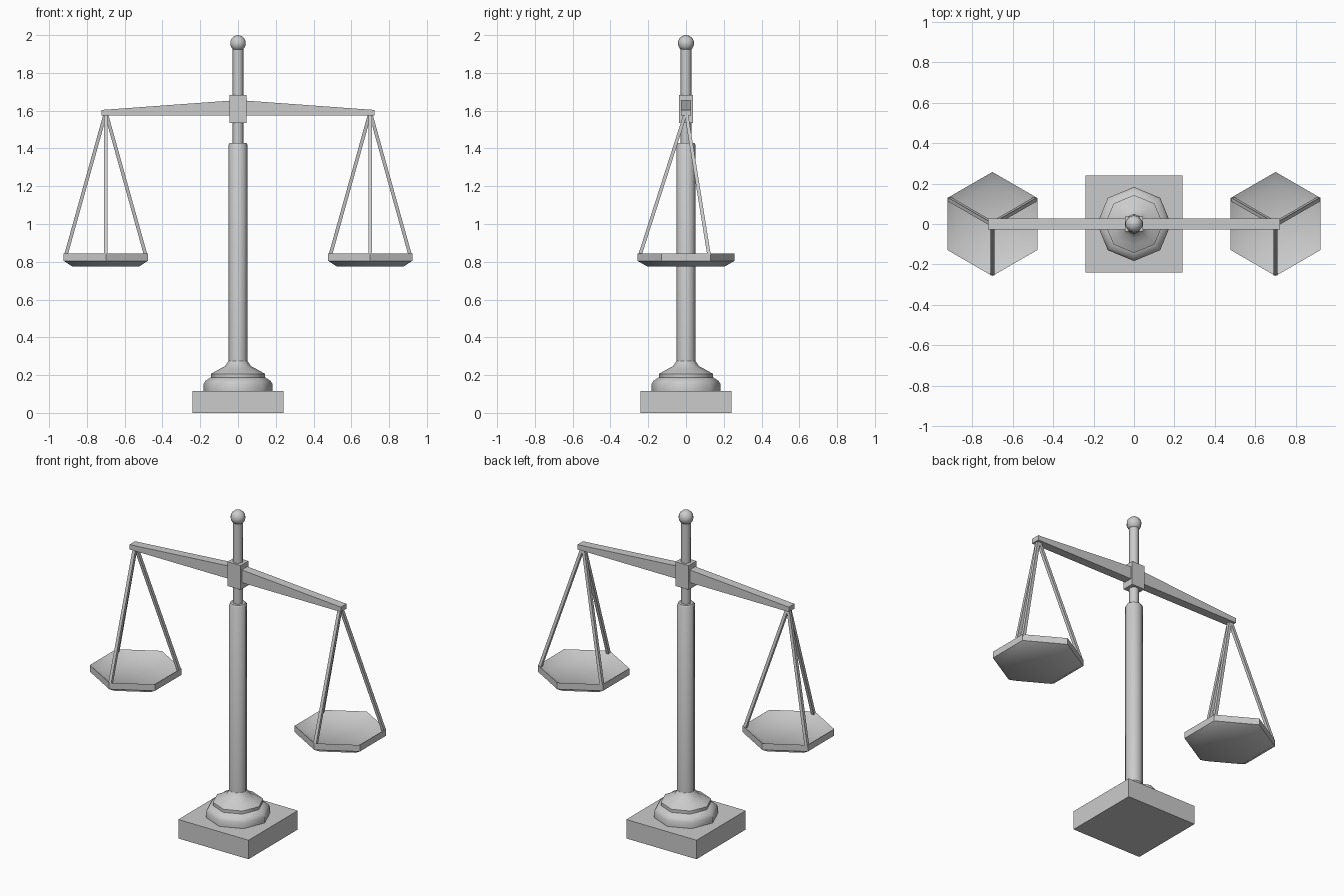
import bpy, bmesh, math
from mathutils import Vector

if "Cube" in bpy.data.objects:
    bpy.data.objects.remove(bpy.data.objects["Cube"], do_unlink=True)

grey = bpy.data.materials.new("plain grey")
grey.use_nodes = True
colour = (0.6, 0.6, 0.6, 1)
grey.diffuse_color = colour
grey.node_tree.nodes["Principled BSDF"].inputs["Base Color"].default_value = colour


def finish(name, bm, smooth=None):
    bmesh.ops.recalc_face_normals(bm, faces=bm.faces[:])
    mesh = bpy.data.meshes.new(name)
    bm.to_mesh(mesh)
    bm.free()
    mesh.materials.append(grey)
    obj = bpy.data.objects.new(name, mesh)
    bpy.context.collection.objects.link(obj)
    if smooth:
        bpy.ops.object.select_all(action='DESELECT')
        obj.select_set(True)
        bpy.context.view_layer.objects.active = obj
        bpy.ops.object.shade_smooth_by_angle(angle=math.radians(smooth))
    return obj


def lathe(name, profile, sides, centre=(0, 0), smooth=50):
    """Turn (radius, height) points about a vertical axis and cap both ends."""
    bm = bmesh.new()
    rings = []
    for r, z in profile:
        ring = []
        for i in range(sides):
            a = 2 * math.pi * i / sides - math.pi / 2
            ring.append(bm.verts.new((centre[0] + r * math.cos(a),
                                      centre[1] + r * math.sin(a), z)))
        rings.append(ring)
    for low, high in zip(rings, rings[1:]):
        for i in range(sides):
            j = (i + 1) % sides
            bm.faces.new((low[i], low[j], high[j], high[i]))
    bm.faces.new(rings[0])
    bm.faces.new(rings[-1])
    return finish(name, bm, smooth)


def prism(name, outline, half_depth):
    """Extrude an (x, z) outline along y."""
    bm = bmesh.new()
    front = bm.faces.new([bm.verts.new((x, -half_depth, z)) for x, z in outline])
    out = bmesh.ops.extrude_face_region(bm, geom=[front])
    moved = [v for v in out["geom"] if isinstance(v, bmesh.types.BMVert)]
    bmesh.ops.translate(bm, verts=moved, vec=(0, 2 * half_depth, 0))
    return finish(name, bm)


def rod(name, start, end, thickness):
    """Thin square bar between two points."""
    start, end = Vector(start), Vector(end)
    bm = bmesh.new()
    bmesh.ops.create_cube(bm, size=1)
    for v in bm.verts:
        v.co = Vector((v.co.x * thickness, v.co.y * thickness, 0)) + \
            (start if v.co.z < 0 else end)
    return finish(name, bm)


def block(name, half_x, half_y, low, high):
    return prism(name, [(-half_x, low), (half_x, low), (half_x, high), (-half_x, high)], half_y)


# Base and column
block("plinth", 0.24, 0.24, 0, 0.117)
lathe("lower_collar", [(0.183, 0.117), (0.183, 0.152), (0.172, 0.17), (0.145, 0.188), (0.1, 0.195)], 8)
lathe("upper_collar", [(0.143, 0.188), (0.143, 0.207), (0.105, 0.228), (0.068, 0.248), (0.05, 0.275)], 8)
lathe("column", [(0.05, 0.2), (0.05, 1.42), (0.044, 1.43)], 8)
lathe("upper_post", [(0.028, 1.42), (0.028, 1.945)], 8)

# Round finial
ball = [(0.043 * math.sin(a), 1.957 - 0.043 * math.cos(a))
        for a in (math.pi * (0.04 + 0.92 * i / 8) for i in range(9))]
lathe("finial_ball", ball, 10)

# Crossbeam and its hub
half = [(0.722, 1.574), (0.722, 1.604), (0.69, 1.606), (0, 1.656)]
outline = half + [(-x, z) for x, z in reversed(half[:-1])]
prism("crossbeam", outline, 0.027)
block("hub", 0.045, 0.038, 1.534, 1.683)

# Hanging pans, each on three rods
pan = [(0.205, 0.775), (0.257, 0.805), (0.257, 0.845), (0.2, 0.815)]
for side, x in (("left", 0.7), ("right", -0.7)):
    lathe(side + "_pan", pan, 6, (x, 0))
    for i, a in enumerate((-90, 30, 150)):
        a = math.radians(a)
        foot = (x + 0.244 * math.cos(a), 0.244 * math.sin(a), 0.835)
        top = (x + 0.004 * math.cos(a), 0.004 * math.sin(a), 1.58)
        rod(f"{side}_rod_{i + 1}", foot, top, 0.019)
